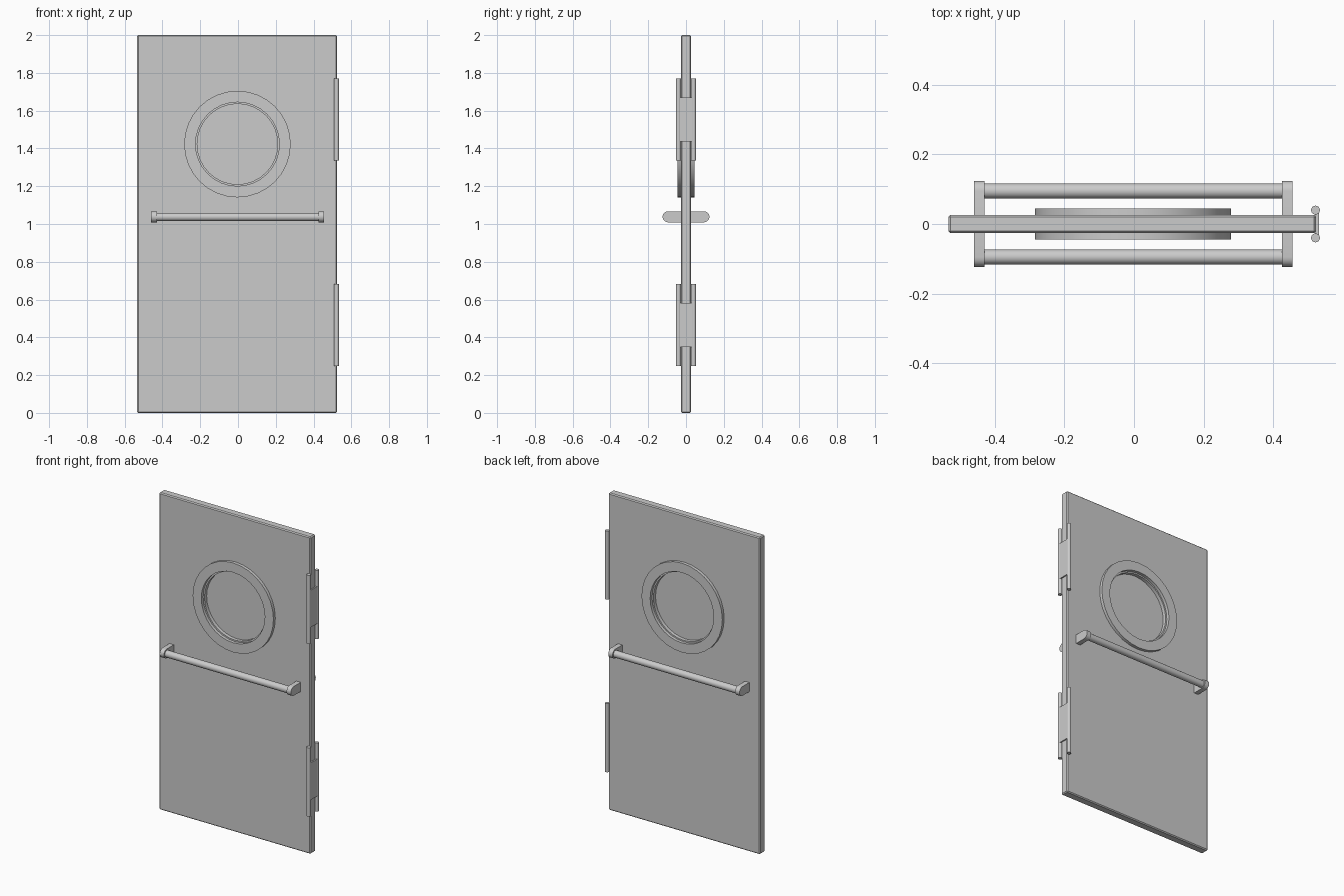
import bpy, bmesh, math
from mathutils import Matrix

if "Cube" in bpy.data.objects:
    bpy.data.objects.remove(bpy.data.objects["Cube"])

WIN = (-0.003, 0, 1.423)   # window centre
SEG = 32


def finish(name, bm, smooth=False, bevel=0):
    bmesh.ops.recalc_face_normals(bm, faces=bm.faces[:])
    me = bpy.data.meshes.new(name)
    bm.to_mesh(me)
    bm.free()
    ob = bpy.data.objects.new(name, me)
    bpy.context.collection.objects.link(ob)
    bpy.ops.object.select_all(action='DESELECT')
    bpy.context.view_layer.objects.active = ob
    ob.select_set(True)
    if bevel:
        m = ob.modifiers.new("bevel", 'BEVEL')
        m.width, m.segments = bevel, 1
        bpy.ops.object.modifier_apply(modifier=m.name)
    if smooth:
        bpy.ops.object.shade_smooth_by_angle(angle=math.radians(35))
    return ob


def box(name, lo, hi, bevel=0):
    bm = bmesh.new()
    bmesh.ops.create_cube(bm, size=1)
    for v in bm.verts:
        v.co = [(a + b) / 2 + c * (b - a) for a, b, c in zip(lo, hi, v.co)]
    return finish(name, bm, bevel=bevel)


def cylinder(name, centre, r, length, axis, seg=SEG):
    rot = {'X': Matrix.Rotation(math.pi / 2, 4, 'Y'),
           'Y': Matrix.Rotation(math.pi / 2, 4, 'X'),
           'Z': Matrix.Identity(4)}[axis]
    bm = bmesh.new()
    bmesh.ops.create_cone(bm, cap_ends=True, segments=seg, radius1=r, radius2=r,
                          depth=length, matrix=Matrix.Translation(centre) @ rot)
    return finish(name, bm, smooth=True)


def ring(name, r_in, r_out, y0, y1):
    # rectangular section spun round the window axis
    bm = bmesh.new()
    prof = [(r_in, y0), (r_out, y0), (r_out, y1), (r_in, y1)]
    rows = []
    for i in range(SEG):
        a = 2 * math.pi * i / SEG
        rows.append([bm.verts.new((WIN[0] + r * math.cos(a), y, WIN[2] + r * math.sin(a)))
                     for r, y in prof])
    for i in range(SEG):
        p, q = rows[i], rows[(i + 1) % SEG]
        for k in range(4):
            bm.faces.new((p[k], p[(k + 1) % 4], q[(k + 1) % 4], q[k]))
    return finish(name, bm, smooth=True)


# door slab with a round window hole
door = box("door_panel", (-0.534, -0.026, 0), (0.524, 0.026, 2), bevel=0.006)
cutter = cylinder("window_cutter", WIN, 0.213, 0.3, 'Y')
cutter.hide_render = True
bpy.context.view_layer.objects.active = door
mod = door.modifiers.new("hole", 'BOOLEAN')
mod.operation, mod.object, mod.solver = 'DIFFERENCE', cutter, 'EXACT'
bpy.ops.object.modifier_apply(modifier=mod.name)
bpy.data.objects.remove(cutter)
bpy.ops.object.select_all(action='DESELECT')
door.select_set(True)
bpy.ops.object.shade_smooth_by_angle(angle=math.radians(35))

# porthole glass
cylinder("window_glass", WIN, 0.213, 0.008, 'Y')

for s, side in ((-1, "front"), (1, "back")):
    # window surround and push bar on each face
    ring(f"window_ring_{side}", 0.222, 0.282, *sorted((s * 0.025, s * 0.045)))
    cylinder(f"push_bar_{side}", (-0.002, s * 0.095, 1.037), 0.0215, 0.862, 'X', 24)

# round-ended brackets holding the bars
for x0, side in ((-0.46, "left"), (0.426, "right")):
    bm = bmesh.new()
    r, vs = 0.029, []
    for s in (1, -1):
        for i in range(13):
            a = math.pi * (i / 12 - 0.5)
            vs.append(bm.verts.new((x0, s * (0.095 + r * math.cos(a)),
                                    1.038 + s * r * math.sin(a))))
    f = bm.faces.new(vs)
    ext = bmesh.ops.extrude_face_region(bm, geom=[f])
    bmesh.ops.translate(bm, vec=(0.03, 0, 0),
                        verts=[g for g in ext['geom'] if isinstance(g, bmesh.types.BMVert)])
    finish(f"bar_bracket_{side}", bm, smooth=True)

# hinges: a plate between two upright pins
for z, name in ((0.465, "lower"), (1.554, "upper")):
    box(f"hinge_plate_{name}", (0.52, -0.041, z - 0.117), (0.532, 0.041, z + 0.117))
    for s, side in ((-1, "front"), (1, "back")):
        cylinder(f"hinge_pin_{name}_{side}", (0.522, s * 0.04, z), 0.0128, 0.433, 'Z', 16)
